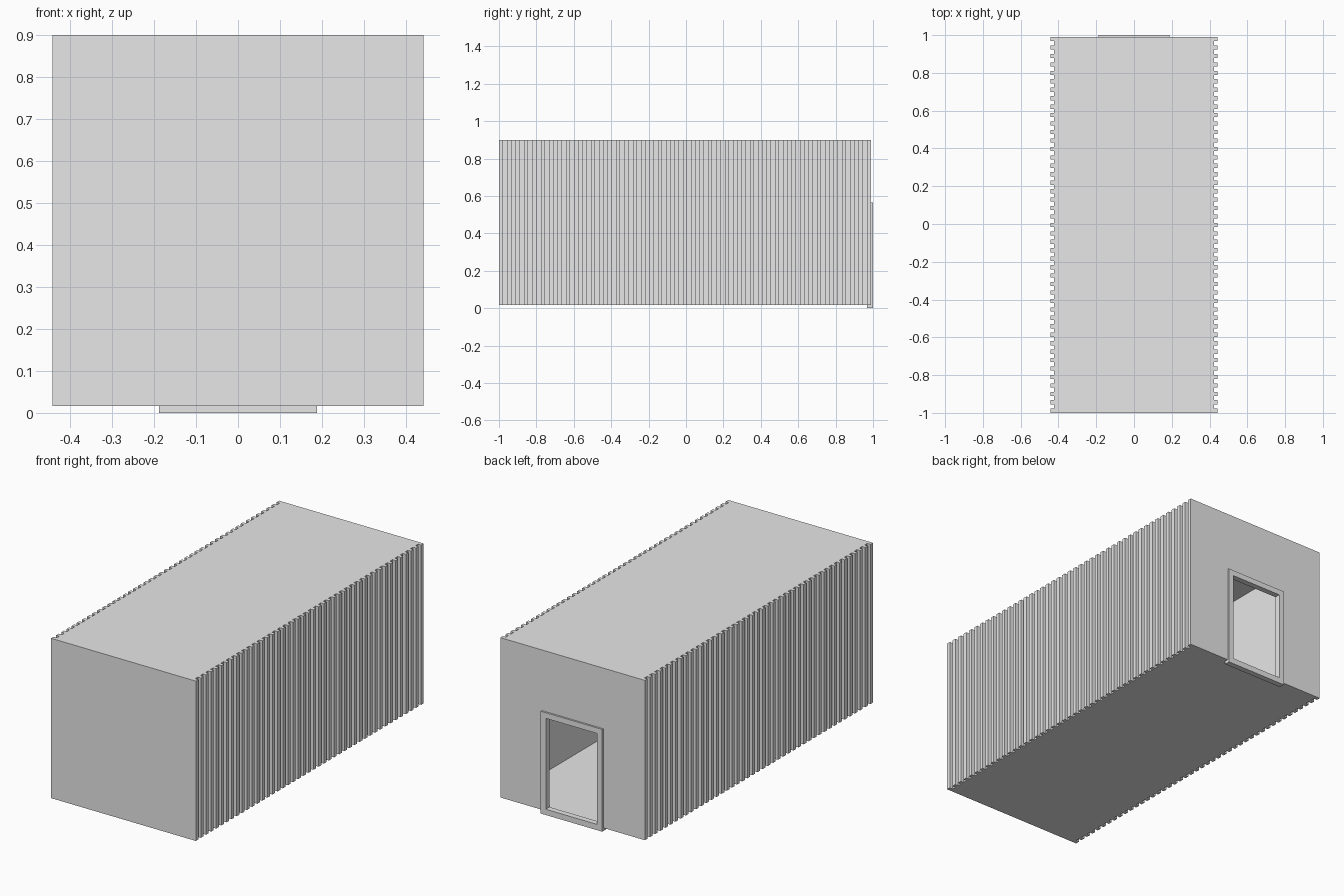
import bpy, bmesh

if "Cube" in bpy.data.objects:
    bpy.data.objects.remove(bpy.data.objects["Cube"])

grey = bpy.data.materials.new("light_grey")
grey.diffuse_color = (0.8, 0.8, 0.8, 1)
grey.use_nodes = True
grey.node_tree.nodes["Principled BSDF"].inputs["Base Color"].default_value = grey.diffuse_color


def finish(name, bm):
    bmesh.ops.recalc_face_normals(bm, faces=bm.faces)
    me = bpy.data.meshes.new(name)
    bm.to_mesh(me)
    bm.free()
    me.materials.append(grey)
    ob = bpy.data.objects.new(name, me)
    bpy.context.collection.objects.link(ob)
    return ob


def box(name, x0, x1, y0, y1, z0, z1):
    bm = bmesh.new()
    bmesh.ops.create_cube(bm, size=1)
    for v in bm.verts:
        v.co = ((x0 + x1) / 2 + v.co.x * (x1 - x0),
                (y0 + y1) / 2 + v.co.y * (y1 - y0),
                (z0 + z1) / 2 + v.co.z * (z1 - z0))
    return finish(name, bm)


def cut(target, cutter):
    mod = target.modifiers.new(cutter.name, 'BOOLEAN')
    mod.operation = 'DIFFERENCE'
    mod.solver = 'EXACT'
    mod.object = cutter
    cutter.hide_render = True
    cutter.hide_viewport = True


# Container body: ribbed plan outline extruded upwards
RIBS, Y0, Y1 = 45, -1.0, 0.99
X_IN, X_OUT = 0.423, 0.442
Z0, Z1 = 0.017, 0.9
half = (Y1 - Y0) / (2 * RIBS - 1)
side = []
for i in range(2 * RIBS - 1):
    x = X_OUT if i % 2 == 0 else X_IN
    side += [(x, Y0 + i * half), (x, Y0 + (i + 1) * half)]
outline = side + [(-x, y) for x, y in reversed(side)]
bm = bmesh.new()
face = bm.faces.new([bm.verts.new((x, y, Z0)) for x, y in outline])
ext = bmesh.ops.extrude_face_region(bm, geom=[face])
for v in ext["geom"]:
    if isinstance(v, bmesh.types.BMVert):
        v.co.z = Z1
body = finish("container_body", bm)

# Hollow interior and doorway
cut(body, box("interior_cutter", -0.415, 0.415, -0.99, 0.972, 0.027, 0.89))
cut(body, box("doorway_cutter", -0.17, 0.17, 0.9, 1.1, 0.028, 0.55))

# Door frame: rectangular ring passing through the back wall
bm = bmesh.new()
outer = [(-0.188, 0), (0.188, 0), (0.188, 0.565), (-0.188, 0.565)]
inner = [(-0.157, 0.032), (0.157, 0.032), (0.157, 0.534), (-0.157, 0.534)]
rings = [[bm.verts.new((x, y, z)) for x, z in loop]
         for loop, y in ((outer, 0.968), (outer, 1.0), (inner, 1.0), (inner, 0.968))]
for r in range(4):
    a, b = rings[r], rings[(r + 1) % 4]
    for i in range(4):
        j = (i + 1) % 4
        bm.faces.new((a[i], a[j], b[j], b[i]))
finish("door_frame", bm)
